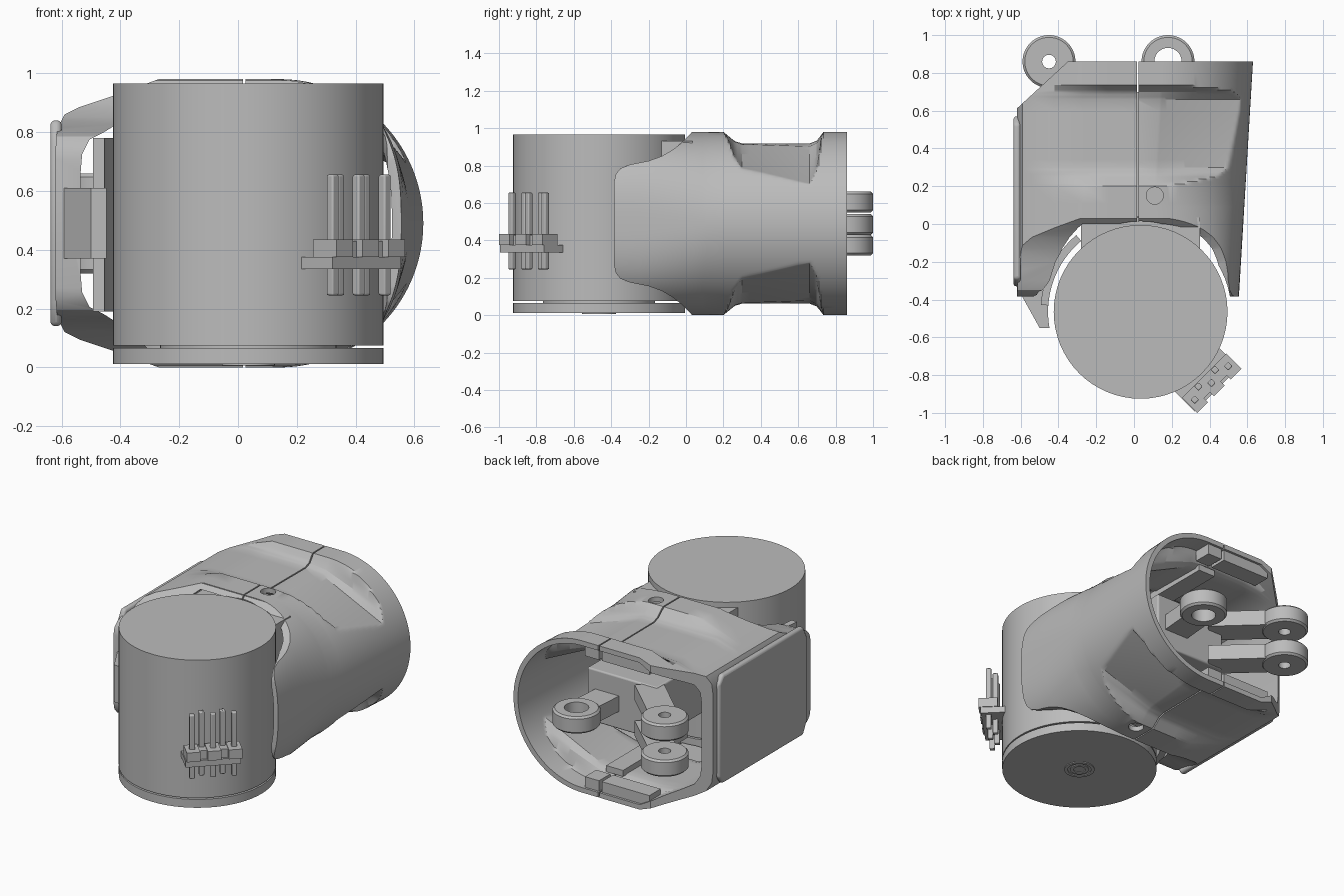
import bpy, bmesh, math
from mathutils import Matrix, Vector

cube = bpy.data.objects.get("Cube")
if cube:
    bpy.data.objects.remove(cube, do_unlink=True)

MID = 0.49                       # mirror height of the housing
MOTOR = (0.035, -0.465)          # motor axis

grey = bpy.data.materials.new("light_grey_plastic")
grey.use_nodes = True
grey.diffuse_color = (0.5, 0.5, 0.5, 1)
grey.node_tree.nodes["Principled BSDF"].inputs["Base Color"].default_value = (0.5, 0.5, 0.5, 1)


def finish(name, bm, bevel=0):
    bmesh.ops.recalc_face_normals(bm, faces=bm.faces)
    mesh = bpy.data.meshes.new(name)
    bm.to_mesh(mesh)
    bm.free()
    mesh.materials.append(grey)
    ob = bpy.data.objects.new(name, mesh)
    bpy.context.collection.objects.link(ob)
    if bevel:
        mod = ob.modifiers.new("soft_edges", "BEVEL")
        mod.width, mod.segments = bevel, 3
    return ob


def prism(name, pts, axis, lo, hi, bevel=0):
    """Extrude a 2D outline: axis z uses (x, y), axis x uses (y, z)."""
    bm = bmesh.new()
    place = (lambda a, b, c: (a, b, c)) if axis == "z" else (lambda a, b, c: (c, a, b))
    rings = [[bm.verts.new(place(a, b, c)) for a, b in pts] for c in (lo, hi)]
    n = len(pts)
    bm.faces.new(rings[0])
    bm.faces.new(rings[1])
    for i in range(n):
        j = (i + 1) % n
        bm.faces.new((rings[0][i], rings[0][j], rings[1][j], rings[1][i]))
    return finish(name, bm, bevel)


def box(name, x0, x1, y0, y1, z0, z1, bevel=0):
    return prism(name, [(x0, y0), (x1, y0), (x1, y1), (x0, y1)], "z", z0, z1, bevel)


def lathe(name, profile, x, y, closed=True, steps=64):
    """Spin an (r, z) profile around a vertical axis."""
    bm = bmesh.new()
    vs = [bm.verts.new((r, 0, z)) for r, z in profile]
    es = [bm.edges.new(p) for p in zip(vs, vs[1:])]
    if closed:
        es.append(bm.edges.new((vs[-1], vs[0])))
    bmesh.ops.spin(bm, geom=vs + es, axis=(0, 0, 1), cent=(0, 0, 0), steps=steps, angle=math.tau)
    bmesh.ops.remove_doubles(bm, verts=bm.verts, dist=1e-5)
    bmesh.ops.translate(bm, verts=bm.verts, vec=(x, y, 0))
    return finish(name, bm)


def rod(name, x, y, r, z0, z1):
    return lathe(name, [(0, z0), (r, z0), (r, z1), (0, z1)], x, y, closed=False)


def cut(ob, cutter):
    mod = ob.modifiers.new("cut", "BOOLEAN")
    mod.object, mod.operation, mod.solver = cutter, "DIFFERENCE", "EXACT"
    bpy.context.view_layer.objects.active = ob
    bpy.ops.object.modifier_apply(modifier=mod.name)
    bpy.data.objects.remove(cutter, do_unlink=True)


def mirrored(half):
    return half + [(a, 2 * MID - b) for a, b in reversed(half)]


# Housing section: half round on one side, flat wall on the other
def scoop(y):
    keys = [(-9, 0), (0.2, 0), (0.26, 0.8), (0.3, 1), (0.66, 1), (0.7, 0.75), (0.735, 0), (9, 0)]
    for (a, u), (b, v) in zip(keys, keys[1:]):
        if a <= y <= b:
            return u + (v - u) * (y - a) / (b - a)


def section(y, t):
    cx = 0.14 - (0.86 - y) * 0.06
    r = 0.49 - t
    power = 2 / (2 + 0.7 * min(1, max(0, (0.15 - y) / 0.4)))     # squarer towards the front
    half = []
    for i in range(56):
        a = (i + 0.5) / 56 * math.pi / 2
        half.append((cx + r * math.cos(a) ** power, MID + r * math.sin(a) ** power))
    w = 0 if t == 0 else 0.085 if y < 0.1 else 0.05              # flat side has a thicker wall
    half += [(0.0, 0.98 - t), (-0.14, 0.98 - t), (-0.27, 0.98 - t), (-0.42 + w / 3, 0.925 - w),
             (-0.54 + w, 0.885 - w), (-0.59 + w, 0.86 - w), (-0.615 + w, 0.81 - w), (-0.62 + w, 0.75 - w)]
    d = scoop(y)
    if d:
        slope = 0.32 + 0.36 * (y - 0.25)
        half = [(x, min(z, 0.98 - t - 0.062 * d - d * slope * max(0, x - 0.1))) for x, z in half]
    return mirrored(half)


stations = [-0.5, -0.35, -0.25, -0.15, -0.05, 0.05, 0.09, 0.11] + [0.2 + 0.0125 * i for i in range(9)]
stations += [0.34, 0.4, 0.45, 0.5, 0.55, 0.6] + [0.66 + 0.0125 * i for i in range(7)] + [0.8, 0.86]
bm = bmesh.new()
skins = []
for t in (0, 0.032):
    rings = [[bm.verts.new((x, y, z)) for x, z in section(y, t)] for y in stations]
    skins.append(rings)
    for a, b in zip(rings, rings[1:]):
        for i in range(len(a)):
            bm.faces.new((a[i - 1], a[i], b[i], b[i - 1]))
for k in (0, -1):
    a, b = skins[0][k], skins[1][k]
    for i in range(len(a)):
        bm.faces.new((a[i - 1], a[i], b[i], b[i - 1]))
housing = finish("housing_shell", bm)

# Trim the housing: cheek curve, motor clearance, rear corner, seam, screw hole
cheek = [(0.03, 1.1), (0.03, 0.975), (-0.02, 0.925), (-0.07, 0.885), (-0.13, 0.85), (-0.2, 0.825),
         (-0.3, 0.805), (-0.35, 0.785), (-0.375, 0.755), (-0.385, 0.71)]
cut(housing, prism("cheek_cutter", mirrored(cheek) + [(-0.8, -0.12), (-0.8, 1.1)], "x", -1, 1))
cut(housing, rod("motor_cutter", *MOTOR, 0.48, -0.2, 1.2))
cut(housing, prism("corner_cutter", [(-0.3, 0.906), (-0.7, 0.538), (-0.8, 1.1)], "z", -0.2, 1.2))
cut(housing, box("seam_cutter", 0.017, 0.025, -0.2, 1, -0.2, 1.2))
cut(housing, rod("screw_cutter", 0.11, 0.15, 0.045, -0.2, 1.2))

# Flat wall: raised outer pad, curved motor cradle, front tab
prism("side_pad", mirrored([(-0.33, 0.76), (-0.29, 0.84), (0.53, 0.84), (0.57, 0.79)]), "x", -0.638, -0.6, 0.015)
cx, cy = MOTOR


def arc(r, a0, a1, n=12):
    angles = [math.radians(a0 + (a1 - a0) * i / n) for i in range(n + 1)]
    return [(cx + r * math.cos(a), cy + r * math.sin(a)) for a in angles]


prism("motor_cradle", arc(0.49, 130, 176) + arc(0.53, 176, 130), "z", 0.19, 0.78)
prism("front_tab", arc(0.49, 150, 190) + [(-0.5, -0.55), (-0.6, -0.37), (-0.6, -0.2)], "z", 0.37, 0.61)

# Motor: can, base disc, narrow neck and bearing ring
rod("motor_can", cx, cy, 0.46, 0.075, 0.965)
rod("motor_neck", cx, cy, 0.3, 0.06, 0.08)
rod("motor_base", cx, cy, 0.46, 0.012, 0.066)
for r in (0.055, 0.09):
    lathe("bearing_ring", [(r - 0.02, 0.03), (r - 0.02, 0.007), (r, 0.007), (r, 0.03)], cx, cy)
bracket = box("motor_bracket", -0.28, 0.35, -0.14, 0.035, 0.3, 0.93)
cut(bracket, rod("bracket_cutter", cx, cy, 0.45, -0.2, 1.2))

# Inner frame: core block, screw post, seam backing and rim rails
box("core_block", -0.2, 0.3, 0.03, 0.58, 0.32, 0.66, 0.01)
rod("screw_post", 0.11, 0.15, 0.075, 0.08, 0.9)
for z0, z1 in ((0.09, 0.13), (0.85, 0.89)):
    box("seam_backing", -0.04, 0.08, 0.04, 0.7, z0, z1)
for z0, z1 in ((0.03, 0.1), (0.88, 0.95)):
    box("rim_rail", -0.33, 0.01, 0.73, 0.845, z0, z1)
    box("rim_rail", 0.03, 0.13, 0.73, 0.845, z0, z1)


# Hinge lugs: ring plus an arm back to the core block
def lug(name, x, y, hole, z0, z1, tx, ty):
    e, r = 0.012, 0.14
    lathe(name, [(hole, z0), (r - e, z0), (r, z0 + e), (r, z1 - e), (r - e, z1), (hole, z1)], x, y)
    d = Vector((tx - x, ty - y)).normalized()
    s = Vector((-d.y, d.x)) * 0.085
    a, b = Vector((x, y)) + d * 0.1, Vector((tx, ty))
    prism(name + "_arm", [tuple(p) for p in (a + s, b + s, b - s, a - s)], "z", z0 + 0.005, z1 - 0.005)


lug("centre_lug", 0.18, 0.86, 0.072, 0.43, 0.54, 0.15, 0.5)
lug("lower_clevis", -0.45, 0.86, 0.036, 0.32, 0.428, -0.12, 0.55)
lug("upper_clevis", -0.45, 0.86, 0.036, 0.55, 0.66, -0.12, 0.55)

# Pin connector on the motor: board, header blocks, staggered pins
turn = Matrix.Rotation(math.radians(45), 4, "Z")


def turned(ob):
    ob.data.transform(turn)      # local x runs along the board, local -y points outward
    return ob


turned(box("connector_board", -0.475, -0.145, -0.93, -0.75, 0.335, 0.375))
for i in range(3):
    c = -0.43 + i * 0.125
    turned(box("header_block", c - 0.04, c + 0.04, -0.944, -0.83, 0.375, 0.435))
turned(box("header_bar", -0.47, -0.145, -0.915, -0.83, 0.375, 0.43))
for i in range(5):
    c, n = -0.43 + i * 0.0625, -0.85 if i % 2 else -0.885
    turned(box("pin", c - 0.016, c + 0.016, n - 0.016, n + 0.016, 0.245, 0.655, 0.006))

# Smooth shading with crisp edges
bpy.ops.object.select_all(action="DESELECT")
for ob in bpy.context.scene.objects:
    if ob.type == "MESH":
        ob.select_set(True)
        bpy.context.view_layer.objects.active = ob
bpy.ops.object.shade_smooth_by_angle(angle=math.radians(28))
